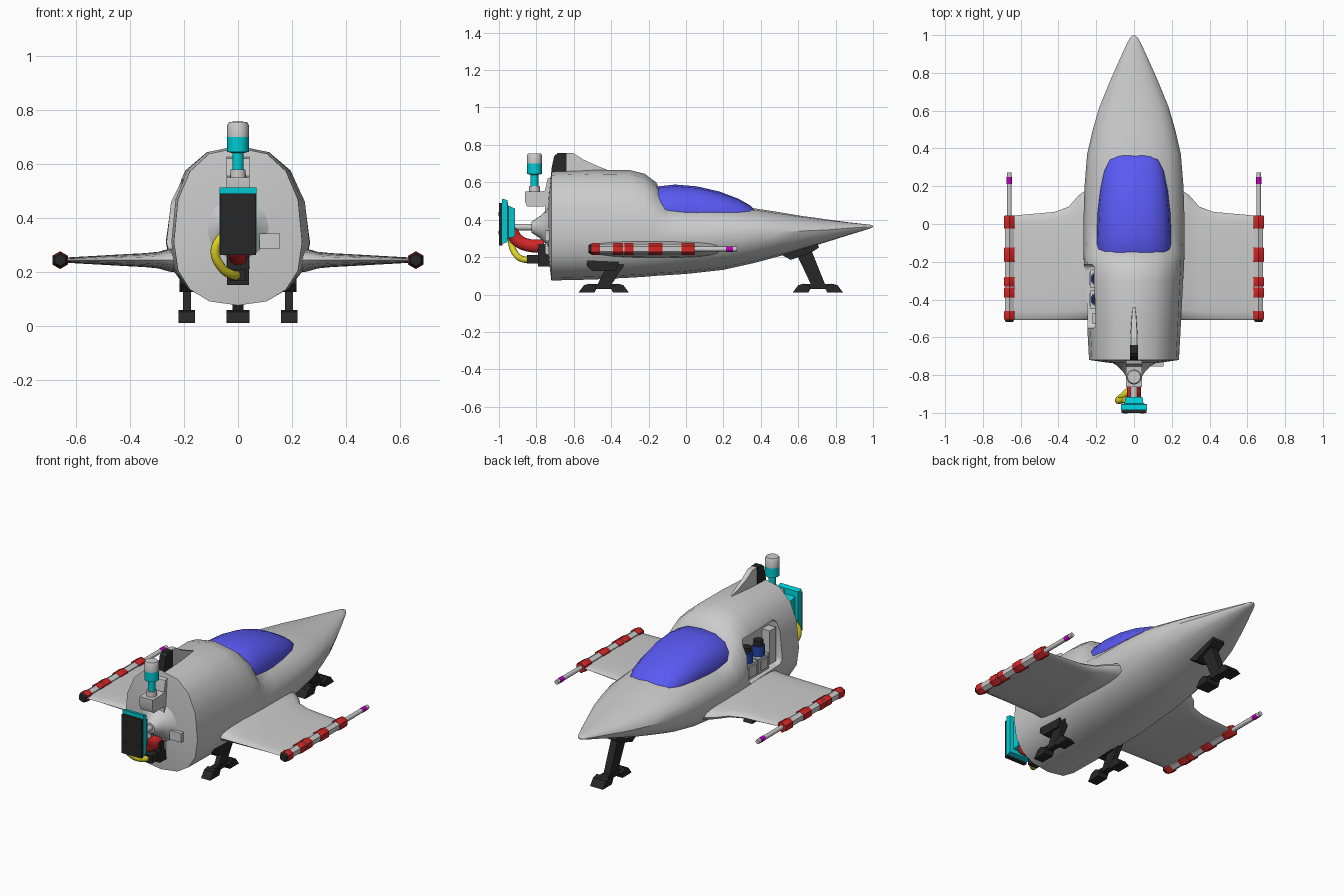
import bpy, bmesh, math
from mathutils import Vector

if "Cube" in bpy.data.objects:
    bpy.data.objects.remove(bpy.data.objects["Cube"])


def material(name, r, g, b):
    m = bpy.data.materials.new(name)
    m.diffuse_color = (r, g, b, 1)
    m.use_nodes = True
    m.node_tree.nodes["Principled BSDF"].inputs["Base Color"].default_value = m.diffuse_color
    return m


RED = material("red", .65, .02, .02)
BLACK = material("black", .02, .02, .02)
CYAN = material("cyan", .0, .6, .65)
BLUE = material("glass_blue", .1, .1, .9)
NAVY = material("navy", .02, .06, .4)
YELLOW = material("yellow", .75, .65, .02)
PURPLE = material("purple", .5, .0, .5)


def smooth(ob, angle):
    ob.data.shade_smooth()
    ob.data.set_sharp_from_angle(angle=math.radians(angle))


def loft(name, rings, mat=None, angle=30):
    """Skin a row of equal-sized point rings and cap both ends."""
    bm = bmesh.new()
    vs = [[bm.verts.new(p) for p in r] for r in rings]
    n = len(vs[0])
    for a, b in zip(vs, vs[1:]):
        for i in range(n):
            j = (i + 1) % n
            bm.faces.new((a[i], a[j], b[j], b[i]))
    bm.faces.new(vs[0])
    bm.faces.new(vs[-1])
    bmesh.ops.recalc_face_normals(bm, faces=bm.faces)
    me = bpy.data.meshes.new(name)
    bm.to_mesh(me)
    bm.free()
    ob = bpy.data.objects.new(name, me)
    bpy.context.collection.objects.link(ob)
    if mat:
        me.materials.append(mat)
    smooth(ob, angle)
    return ob


def power(v, e):
    return math.copysign(abs(v) ** e, v)


def section(y, w, top, mid, low, n=2.4, count=16):
    """Superellipse cross-section with separate upper and lower heights."""
    pts = []
    for i in range(count):
        a = 2 * math.pi * i / count
        c, s = power(math.cos(a), 2 / n), power(math.sin(a), 2 / n)
        pts.append((w * c, y, mid + s * (top - mid if s > 0 else mid - low)))
    return pts


def prism(name, outline, x, hw, mat=None):
    """Extrude a y-z outline across x."""
    return loft(name, [[(x + s * hw, y, z) for y, z in outline] for s in (-1, 1)], mat)


def box(name, x0, x1, y0, y1, z0, z1, mat=None):
    return prism(name, [(y0, z0), (y1, z0), (y1, z1), (y0, z1)],
                 (x0 + x1) / 2, (x1 - x0) / 2, mat)


def turned(name, origin, axis, profile, mat=None, sides=16):
    """Round or faceted part: (distance, radius) pairs along an axis."""
    d = Vector(axis).normalized()
    up = Vector((0, 1, 0)) if abs(d.z) > .9 else Vector((0, 0, 1))
    side = d.cross(up).normalized()
    up = side.cross(d)
    rings = [[Vector(origin) + d * t + r * (up * math.cos(k * math.tau / sides)
              + side * math.sin(k * math.tau / sides)) for k in range(sides)]
             for t, r in profile]
    return loft(name, rings, mat, 40)


def hose(name, pts, r, mat):
    cu = bpy.data.curves.new(name, 'CURVE')
    cu.dimensions = '3D'
    cu.bevel_depth, cu.bevel_resolution, cu.use_fill_caps = r, 3, True
    sp = cu.splines.new('BEZIER')
    sp.bezier_points.add(len(pts) - 1)
    for bp, p in zip(sp.bezier_points, pts):
        bp.co = p
        bp.handle_left_type = bp.handle_right_type = 'AUTO'
    ob = bpy.data.objects.new(name, cu)
    bpy.context.collection.objects.link(ob)
    cu.materials.append(mat)


# Fuselage: y, half width, top, widest height, bottom, squareness
hull = [(-.735, .13, .52, .36, .2, 2.2), (-.72, .238, .66, .31, .075, 2.4),
        (-.5, .25, .667, .31, .08, 2.4), (-.3, .26, .665, .31, .09, 2.4),
        (-.22, .265, .645, .31, .095, 2.4), (-.16, .267, .6, .31, .1, 2.4),
        (-.11, .268, .5, .31, .103, 2.3), (0, .268, .485, .31, .11, 2.2),
        (.2, .262, .475, .32, .132, 2.2), (.37, .248, .46, .33, .17, 2.2),
        (.5, .218, .44, .335, .205, 2.1), (.62, .183, .42, .34, .24, 2.1),
        (.75, .13, .402, .345, .28, 2), (.87, .077, .386, .355, .318, 2),
        (.95, .04, .377, .36, .342, 2), (.985, .021, .373, .362, .353, 2),
        (1, .005, .367, .364, .361, 2)]
fuselage = loft("fuselage", [section(*s) for s in hull])

# Equipment bay cut into the left side
cutter = box("bay_cutter", -.4, -.17, -.55, -.215, .285, .54)
bev = cutter.modifiers.new("round", 'BEVEL')
bev.width, bev.segments = .03, 3
cutter.hide_render = True
cut = fuselage.modifiers.new("bay", 'BOOLEAN')
cut.object, cut.solver = cutter, 'EXACT'
bpy.context.view_layer.objects.active = fuselage
fuselage.select_set(True)
bpy.ops.object.modifier_apply(modifier="bay")
bpy.data.objects.remove(cutter)
smooth(fuselage, 35)
for k, y in enumerate((-.29, -.4)):
    box(f"bay_box_{k}", -.23, -.16, y - .05, y + .05, .29, .38)
    box(f"bay_box_lid_{k}", -.236, -.225, y - .032, y + .032, .305, .365)
    turned(f"bay_canister_{k}", (-.195, y, .38), (0, 0, 1), [(0, .035), (.06, .035)], NAVY)
    turned(f"bay_canister_cap_{k}", (-.195, y, .44), (0, 0, 1), [(0, .027), (.03, .027)], BLACK)
box("bay_pipe_block", -.22, -.16, -.53, -.47, .3, .5)

# Canopy
glass = [(-.2, .19, .55), (-.15, .2, .578), (-.06, .2, .588), (.06, .195, .578),
         (.18, .182, .55), (.28, .162, .512), (.34, .135, .478), (.385, .085, .44)]
loft("canopy", [section(y, w, t, .42, .37, 2.5) for y, w, t in glass], BLUE, 60)

# Tail fin with dark rear half
loft("fin", [[(-h, y, .63), (h, y, .63), (h * .8, y, t), (-h * .8, y, t)] for y, h, t in
             ((-.64, .02, .757), (-.6, .02, .755), (-.55, .018, .722),
              (-.48, .013, .69), (-.41, .003, .662))])
prism("fin_intake", [(-.72, .63), (-.72, .67), (-.705, .74), (-.685, .757),
                     (-.64, .757), (-.64, .63)], 0, .02, BLACK)

# Wings and wingtip cannons
stations = [(.2, .19, .1), (.255, .178, .085), (.295, .15, .062), (.345, .092, .052),
            (.42, .064, .044), (.635, .045, .02)]
for side, s in (("left", -1), ("right", 1)):
    rings = []
    for x, lead, thick in stations:
        mid, half = (lead - .508) / 2, (lead + .508) / 2
        rings.append([(s * x, mid + half * power(math.cos(a), .8),
                       .243 + thick / 2 * power(math.sin(a), .7))
                      for a in [math.tau * i / 20 for i in range(20)]])
    loft(f"{side}_wing", rings, None, 40)
    base = (s * .66, 0, .243)
    turned(f"{side}_cannon_core", base, (0, 1, 0), [(-.5, .027), (.04, .027)], None, 6)
    for k, (a, b) in enumerate(((-.505, -.46), (-.39, -.337), (-.33, -.28),
                                (-.2, -.125), (-.025, .045))):
        turned(f"{side}_cannon_band_{k}", base, (0, 1, 0),
               [(a, .03), (a + .006, .033), (b - .006, .033), (b, .03)], RED, 6)
    turned(f"{side}_cannon_cap", base, (0, 1, 0), [(-.52, .022), (-.504, .03)], BLACK, 6)
    turned(f"{side}_barrel", base, (0, 1, 0), [(.04, .013), (.272, .013)], None, 10)
    turned(f"{side}_barrel_ring", base, (0, 1, 0), [(.213, .0145), (.25, .0145)], PURPLE, 10)


# Landing gear: two pads, a bridge, a leaning strut and a mount plate
def gear(name, x, y, hw, lean, top, plate):
    for k, s in (("rear", -1), ("front", 1)):
        prism(f"{name}_{k}_pad", [(y + s * .135, .01), (y + s * .105, .05), (y + s * .075, .058),
                                  (y + s * .035, .04), (y + s * .05, .01)], x, hw, BLACK)
    box(f"{name}_bridge", x - hw * .6, x + hw * .6, y - .085, y + .085, .03, .056, BLACK)
    prism(f"{name}_strut", [(y - .035, .05), (y + .04, .05), (y + lean + .045, top),
                            (y + lean - .045, top)], x, hw * .5, BLACK)
    prism(f"{name}_mount", plate, x, hw * .9, BLACK)


for side, s in (("left", -1), ("right", 1)):
    gear(f"{side}_gear", s * .19, -.44, .03, .065, .16,
         [(-.53, .155), (-.5, .125), (-.38, .125), (-.36, .16), (-.36, .2), (-.53, .2)])
gear("nose_gear", 0, .705, .042, -.085, .25,
     [(.515, .21), (.56, .185), (.67, .225), (.71, .25), (.7, .29), (.53, .25)])

# Tail cone, spine and connector boxes
turned("tail_cone", (0, -.725, .36), (0, -1, 0),
       [(0, .13), (.025, .09), (.055, .06), (.1, .03), (.1, .018), (.22, .018)])
prism("tail_spine", [(-.71, .2), (-.75, .22), (-.755, .55), (-.74, .62), (-.71, .63)], 0, .042)
box("tail_socket", -.04, .04, -.79, -.71, .15, .27, BLACK)
box("hose_plug", -.03, .03, -.85, -.78, .165, .21, BLACK)
box("side_port", .08, .155, -.755, -.7, .287, .342)

# Upright beacon on a bracket
prism("beacon_bracket", [(-.73, .5), (-.76, .47), (-.85, .47), (-.862, .5), (-.862, .55),
                         (-.78, .55), (-.73, .56)], 0, .043)
beacon = (0, -.81, 0)
turned("beacon_collar", beacon, (0, 0, 1), [(.54, .03), (.58, .028)])
turned("beacon_stem", beacon, (0, 0, 1),
       [(.575, .021), (.64, .021), (.645, .04), (.7, .04)], CYAN)
turned("beacon_head", beacon, (0, 0, 1), [(.7, .04), (.745, .04), (.755, .034)])

# Rear panel with cyan housing
loft("panel_housing", [[(-w, y, a), (w, y, a), (w, y, b), (-w, y, b)] for y, w, a, b in
                       ((-.985, .068, .27, .512), (-.955, .068, .28, .505),
                        (-.95, .05, .3, .475), (-.915, .045, .31, .46))], CYAN)
box("panel_face", -.066, .066, -1, -.98, .262, .49, BLACK)
for k, (x, z) in enumerate([(x, z) for x in (-.045, .045) for z in (.33, .43)]):
    turned(f"panel_bolt_{k}", (x, -.995, z), (0, -1, 0), [(0, .01), (.007, .01)], BLACK, 8)

# Hoses
hose("red_hose", [(0, -.935, .34), (0, -.9, .29), (0, -.84, .263), (0, -.76, .26)], .036, RED)
hose("yellow_hose", [(-.05, -.93, .345), (-.085, -.935, .28), (-.06, -.91, .215),
                     (-.02, -.87, .188), (0, -.83, .187)], .017, YELLOW)
